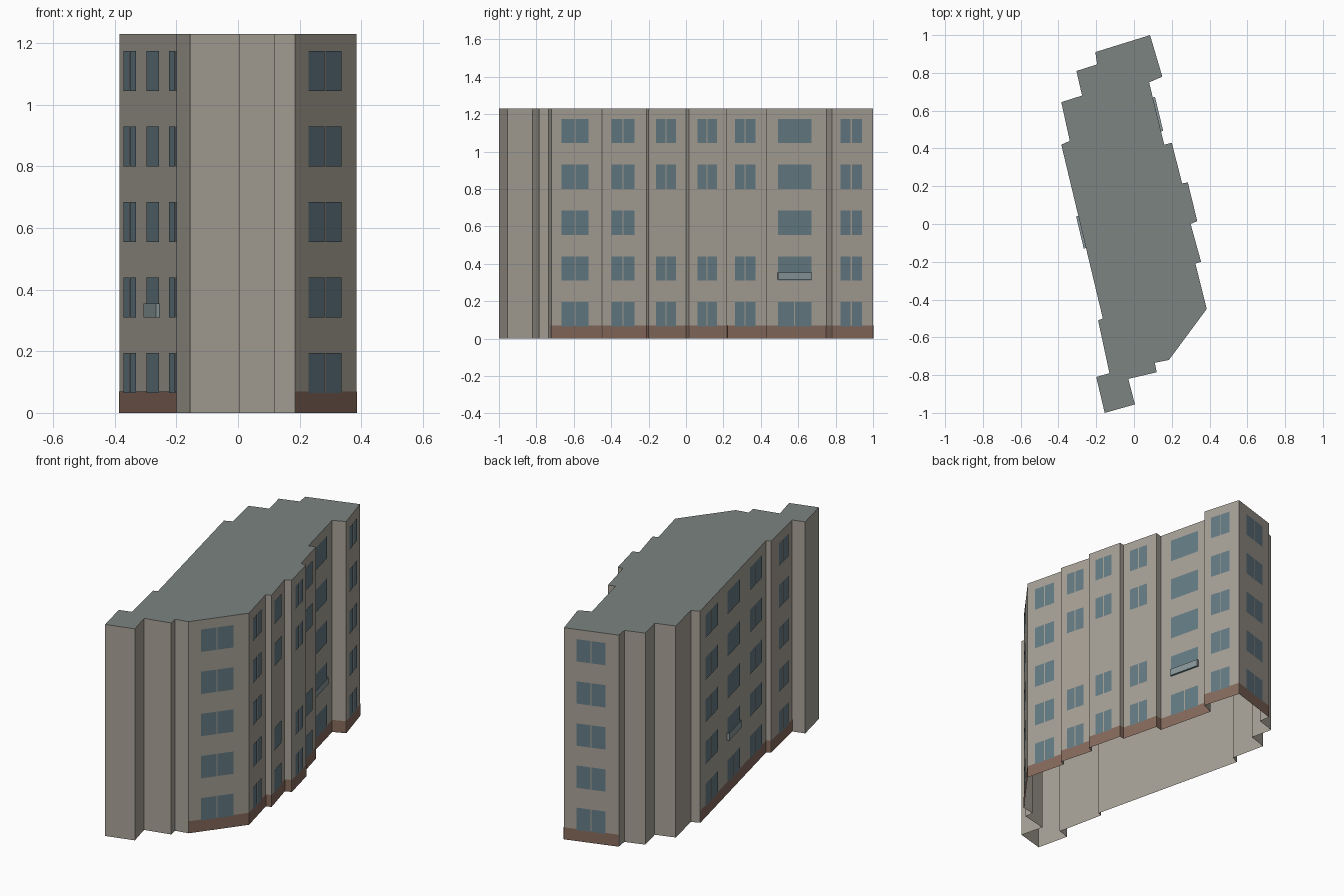
import bpy
from mathutils import Vector

if "Cube" in bpy.data.objects:
    bpy.data.objects.remove(bpy.data.objects["Cube"])

HEIGHT = 1.23
BASE = 0.07
ROWS = [0.065, 0.31, 0.555, 0.80, 1.045]
WIN_H = 0.13

# Footprint, clockwise seen from above, starting at the back right corner
PLAN = [Vector(p) for p in [
    (0.085, 1.0), (0.15, 0.78), (0.08, 0.75), (0.16, 0.42), (0.2, 0.43),
    (0.255, 0.215), (0.285, 0.22), (0.335, 0.015), (0.3, 0.0), (0.355, -0.2),
    (0.325, -0.21), (0.385, -0.45), (0.185, -0.72), (0.11, -0.735), (0.12, -0.785),
    (-0.03, -0.82), (0.005, -0.955), (-0.155, -1.0), (-0.2, -0.81), (-0.13, -0.79),
    (-0.19, -0.51), (-0.165, -0.5), (-0.385, 0.42), (-0.34, 0.44), (-0.385, 0.645),
    (-0.275, 0.68), (-0.305, 0.81), (-0.195, 0.845), (-0.205, 0.91)]]
N = len(PLAN)


def material(name, rgb):
    m = bpy.data.materials.new(name)
    m.diffuse_color = (*rgb, 1)
    m.use_nodes = True
    m.node_tree.nodes["Principled BSDF"].inputs["Base Color"].default_value = m.diffuse_color
    return m


WALL = material("plaster", (0.39, 0.36, 0.31))
ROOF = material("roofing", (0.20, 0.23, 0.22))
GLASS = material("glass", (0.13, 0.20, 0.235))
PLINTH = material("brick", (0.24, 0.145, 0.11))
PANEL = material("railing", (0.25, 0.31, 0.32))


def mesh_object(name, verts, faces, mat):
    me = bpy.data.meshes.new(name)
    me.from_pydata(verts, [], faces)
    me.materials.append(mat)
    ob = bpy.data.objects.new(name, me)
    bpy.context.collection.objects.link(ob)
    return ob


def on_wall(i, t, z, out):
    """Point on wall i at fraction t, pushed outward."""
    a, b = PLAN[i], PLAN[(i + 1) % N]
    d = (b - a).normalized()
    p = a.lerp(b, t) + Vector((-d.y, d.x)) * out
    return (p.x, p.y, z)


def quad(i, t0, t1, z0, z1, out):
    return [on_wall(i, t0, z0, out), on_wall(i, t0, z1, out),
            on_wall(i, t1, z1, out), on_wall(i, t1, z0, out)]


def sheet(name, quads, mat):
    verts = [v for q in quads for v in q]
    faces = [(k + 3, k + 2, k + 1, k) for k in range(0, len(verts), 4)]
    return mesh_object(name, verts, [f[::-1] for f in faces], mat)


# Walls, open at the bottom
sheet("walls", [quad(i, 0, 1, 0, HEIGHT, 0) for i in range(N)], WALL)

# Flat roof
mesh_object("roof", [(p.x, p.y, HEIGHT) for p in PLAN], [tuple(reversed(range(N)))], ROOF)

# Brick plinth on the street and courtyard fronts
plinth_walls = list(range(0, 12)) + [19, 20, 21, 28]
sheet("plinth", [quad(i, 0, 1, 0, BASE, 0.0015) for i in plinth_walls], PLINTH)


# Window columns: wall, start, end, wide single pane, rows left out
def span(i, y0, y1):
    a, b = PLAN[i].y, PLAN[(i + 1) % N].y
    return (y0 - a) / (b - a), (y1 - a) / (b - a)


COLUMNS = [
    (0, *span(0, 0.94, 0.825), False, []),
    (2, *span(2, 0.67, 0.49), True, []),
    (4, *span(4, 0.37, 0.26), False, [2]),
    (6, *span(6, 0.165, 0.06), False, [2]),
    (8, *span(8, -0.055, -0.16), False, [2]),
    (10, *span(10, -0.275, -0.4), False, []),
    (11, *span(11, -0.52, -0.665), False, []),
    (19, 0.2, 0.64, False, []),
    (21, 0.07, 0.255, False, []),
    (21, 0.405, 0.59, True, []),
    (21, 0.74, 0.925, False, []),
    (28, 0.24, 0.77, False, []),
]
panes = []
for wall, t0, t1, wide, skipped in COLUMNS:
    length = (PLAN[(wall + 1) % N] - PLAN[wall]).length
    mid, gap = (t0 + t1) / 2, 0.003 / length
    for r, z in enumerate(ROWS):
        if r in skipped:
            continue
        parts = [(t0, t1)] if wide and r else [(t0, mid - gap), (mid + gap, t1)]
        panes += [quad(wall, s, e, z, z + WIN_H, 0.003) for s, e in parts]
sheet("windows", panes, GLASS)


# Shallow balcony railings on the second floor
def railing(name, wall, t0, t1, z0, z1):
    v = quad(wall, t0, t1, z0, z1, 0.0) + quad(wall, t0, t1, z0, z1, 0.012)
    mesh_object(name, v, [(4, 5, 6, 7), (0, 1, 5, 4), (7, 6, 2, 3), (0, 4, 7, 3), (1, 2, 6, 5)][:4], PANEL)


railing("right_railing", 2, *span(2, 0.67, 0.49), 0.315, 0.355)
railing("left_railing", 21, 0.405, 0.59, 0.31, 0.355)

# Make face directions consistent
import bmesh
for ob in bpy.context.collection.objects:
    if ob.name == "roof":
        bm = bmesh.new()
        bm.from_mesh(ob.data)
        for f in bm.faces:
            f.normal_update()
            if f.normal.z < 0:
                f.normal_flip()
        bm.to_mesh(ob.data)
        bm.free()
